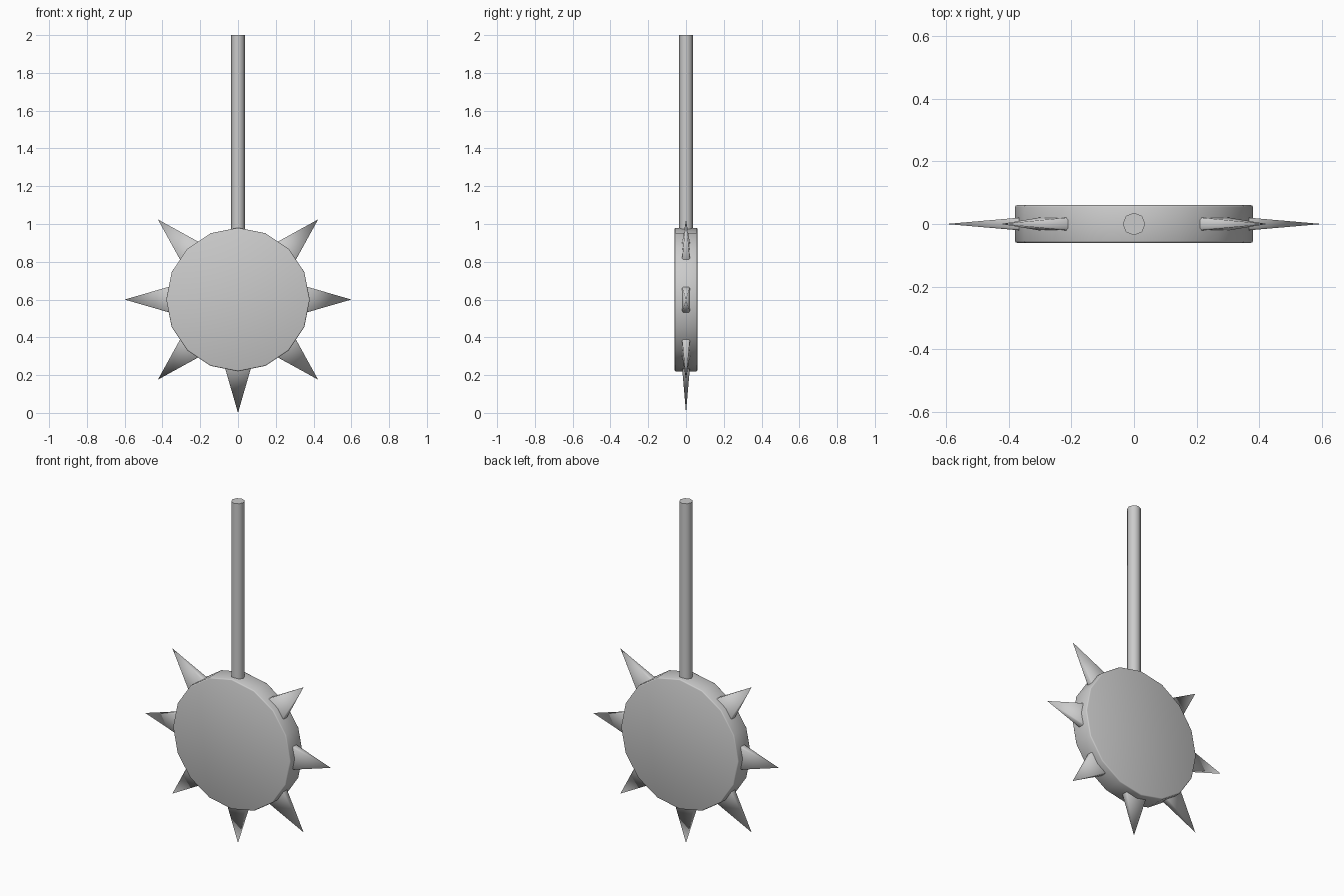
import bpy, math
from mathutils import Matrix

if "Cube" in bpy.data.objects:
    bpy.data.objects.remove(bpy.data.objects["Cube"])

CENTER_Z = 0.6


def smooth(obj, degrees):
    bpy.ops.object.select_all(action='DESELECT')
    obj.select_set(True)
    bpy.context.view_layer.objects.active = obj
    bpy.ops.object.shade_smooth_by_angle(angle=math.radians(degrees))


def cylinder(name, sides, radius, depth, location, rotation=(0, 0, 0)):
    bpy.ops.mesh.primitive_cylinder_add(vertices=sides, radius=radius, depth=depth,
                                        location=location, rotation=rotation)
    obj = bpy.context.object
    obj.name = name
    return obj


def spike(name, angle):
    # Flattened pyramid with chamfered edges, its base sunk into the disc
    base, tip = 0.34, 0.6
    w, t, c = 0.075, 0.0225, 0.006
    corners = [(w, t - c), (w - c, t), (c - w, t), (-w, t - c),
               (-w, c - t), (c - w, -t), (w - c, -t), (w, c - t)]
    verts = [(x, y, base) for x, y in corners] + [(0, 0, tip)]
    faces = [(i, (i + 1) % 8, 8) for i in range(8)] + [tuple(range(7, -1, -1))]
    mesh = bpy.data.meshes.new(name)
    mesh.from_pydata(verts, [], faces)
    mesh.transform(Matrix.Translation((0, 0, CENTER_Z)) @ Matrix.Rotation(angle, 4, 'Y'))
    obj = bpy.data.objects.new(name, mesh)
    bpy.context.collection.objects.link(obj)
    smooth(obj, 50)


# Sixteen-sided disc head with softened rims
disc = cylinder("disc_head", 16, 0.38, 0.12, (0, 0, CENTER_Z), (math.pi / 2, 0, 0))
bevel = disc.modifiers.new("rim_bevel", 'BEVEL')
bevel.width = 0.006
bevel.segments = 2
bevel.limit_method = 'ANGLE'
bpy.ops.object.modifier_apply(modifier=bevel.name)
smooth(disc, 50)

# Eight-sided shaft
shaft = cylinder("shaft", 8, 0.036, 1.06, (0, 0, 1.47))
smooth(shaft, 50)

# Seven spikes around the rim, leaving the top free for the shaft
for i in range(1, 8):
    spike(f"spike_{i}", i * math.pi / 4)
